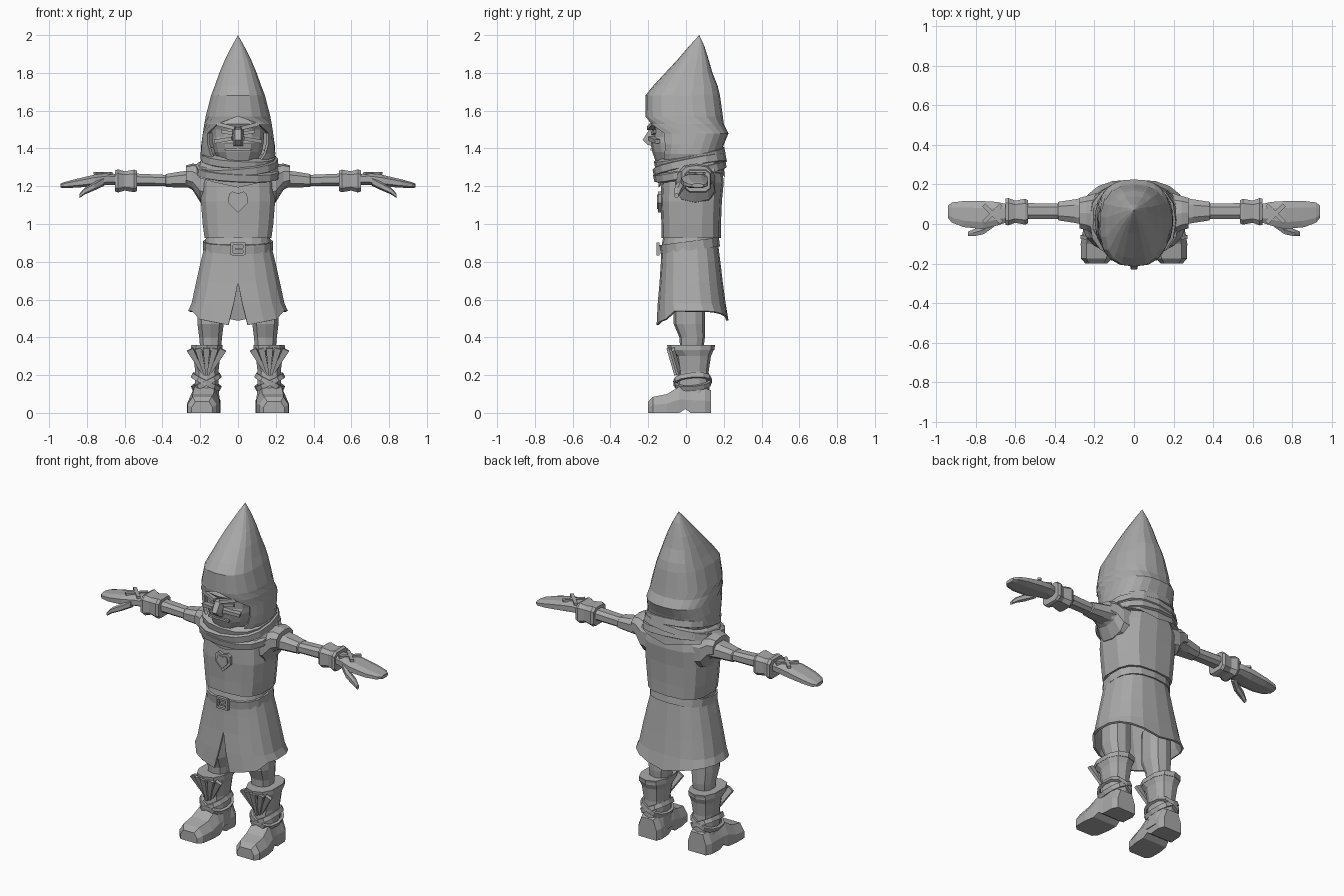
import bpy, bmesh
from math import sin, cos, pi, copysign, radians
from mathutils import Matrix, Vector

cube = bpy.data.objects.get("Cube")
if cube:
    bpy.data.objects.remove(cube, do_unlink=True)

GREY = (0.4, 0.4, 0.4, 1)
mat = bpy.data.materials.new("stone grey")
mat.use_nodes = True
mat.diffuse_color = GREY
mat.node_tree.nodes["Principled BSDF"].inputs["Base Color"].default_value = GREY


def finish(name, bm, mirror=False, solid=0):
    me = bpy.data.meshes.new(name)
    bm.to_mesh(me)
    bm.free()
    me.materials.append(mat)
    ob = bpy.data.objects.new(name, me)
    bpy.context.collection.objects.link(ob)
    if solid:
        mod = ob.modifiers.new("thickness", 'SOLIDIFY')
        mod.thickness, mod.offset = solid, -1
    if mirror:
        ob.modifiers.new("mirror", 'MIRROR')
    return ob


def loft(name, rings, wrap=True, loop=False, cap=True, mirror=False, solid=0):
    """Skin a list of point rings; wrap closes each ring, loop joins last to first."""
    bm = bmesh.new()
    rows = [[bm.verts.new(p) for p in r] for r in rings]
    n, m = len(rows[0]), len(rows)
    for j in range(m if loop else m - 1):
        a, b = rows[j], rows[(j + 1) % m]
        for i in range(n if wrap else n - 1):
            k = (i + 1) % n
            bm.faces.new((a[i], a[k], b[k], b[i]))
    bmesh.ops.remove_doubles(bm, verts=bm.verts[:], dist=0.0005)
    if cap:
        bmesh.ops.holes_fill(bm, edges=[e for e in bm.edges if e.is_boundary], sides=0)
        bmesh.ops.recalc_face_normals(bm, faces=bm.faces[:])
    return finish(name, bm, mirror, solid)


def power(c, p):
    return copysign(abs(c) ** (2 / p), c)


def body(name, rows, n=14, p=2.5, cx=0, shape=None, **kw):
    """Upright form: rows of height, half width, front y, back y and front gap angle."""
    rings = []
    for z, hw, yf, yb, *gap in rows:
        g = gap[0] if gap else 0
        ring = []
        for i in range(n + 1):
            t = g + i / n * (2 * pi - 2 * g)
            v = Vector((cx + hw * power(sin(t), p),
                        (yf + yb) / 2 - (yb - yf) / 2 * power(cos(t), p), z))
            ring.append(shape(v) if shape else v)
        rings.append(ring)
    return loft(name, rings, wrap=False, **kw)


def limb(name, rows, n=8, p=2.6):
    """Sideways form, mirrored: rows of x, centre y, centre z, y radius, z radius."""
    rings = [[(x, y + ry * power(cos((i + .5) * 2 * pi / n), p),
               z + rz * power(sin((i + .5) * 2 * pi / n), p)) for i in range(n)]
             for x, y, z, ry, rz in rows]
    return loft(name, rings, mirror=True)


def hoop(name, centre, rx, ry, r, h, tilt=0, roll=0, n=16, k=4, mirror=False):
    """Band around an oval, tilted forwards and rolled sideways."""
    rot = Matrix.Translation(centre) @ Matrix.Rotation(tilt, 4, 'X') @ Matrix.Rotation(roll, 4, 'Y')
    rings = []
    for i in range(n):
        t = i * 2 * pi / n
        ring = []
        for j in range(k):
            s = (j + .5) * 2 * pi / k
            d = r * cos(s) * 1.3
            ring.append(rot @ Vector(((rx + d) * power(sin(t), 2.5),
                                      -(ry + d) * power(cos(t), 2.5), h * sin(s) * 1.3)))
        rings.append(ring)
    return loft(name, rings, loop=True, cap=False, mirror=mirror)


def box(name, loc, size, rot=(0, 0, 0), mirror=False, taper=1):
    """Block whose lower end may be narrowed by taper."""
    bm = bmesh.new()
    bmesh.ops.create_cube(bm, size=1)
    m = Matrix.Translation(loc)
    for angle, axis in zip(rot, 'XYZ'):
        m = m @ Matrix.Rotation(radians(angle), 4, axis)
    for v in bm.verts:
        if v.co.z < 0:
            v.co.x *= taper
        v.co = m @ Vector(a * b for a, b in zip(v.co, size))
    return finish(name, bm, mirror)


# Pointed hood with a face opening
body("hood", [
    (1.31, .18, -.14, .17, .55), (1.37, .198, -.15, .185, .75), (1.42, .195, -.17, .2, .9),
    (1.48, .187, -.195, .225, .98), (1.53, .18, -.21, .2, .57), (1.57, .173, -.215, .195),
    (1.68, .145, -.215, .18), (1.73, .125, -.175, .168), (1.8, .1, -.11, .14),
    (1.87, .07, -.045, .12), (1.94, .034, .015, .098), (2, 0, .07, .07)],
    n=18, cap=False, solid=.015)

# Head and face
body("head", [
    (1.29, .09, -.12, .1), (1.33, .1, -.16, .12), (1.38, .128, -.178, .14), (1.43, .138, -.188, .14),
    (1.46, .14, -.172, .14), (1.5, .143, -.172, .14), (1.53, .14, -.19, .14), (1.58, .1, -.16, .1)])
loft("nose", [[(-.028, -.17, z0), (.028, -.17, z0), (.016, y, z1), (-.016, y, z1)]
              for z0, z1, y in ((1.41, 1.42, -.205), (1.44, 1.445, -.23), (1.51, 1.5, -.195))])
box("brow", (.062, -.178, 1.518), (.1, .035, .02), (0, -14, 14), True)
box("eye", (.058, -.17, 1.485), (.062, .012, .018), (0, -10, 12), True)
box("cheek_band", (.075, -.168, 1.445), (.1, .03, .02), (0, 10, 20), True)
box("mouth", (0, -.182, 1.395), (.14, .014, .012))

# Tunic top and shoulder drape
body("tunic", [
    (.925, .18, -.13, .185), (1, .19, -.13, .185), (1.12, .2, -.135, .19),
    (1.22, .195, -.13, .2), (1.3, .16, -.11, .19), (1.34, .12, -.08, .17)], p=3)
body("shoulder_drape", [(1.215, .235, -.145, .205), (1.28, .205, -.15, .2), (1.33, .15, -.12, .17)],
     shape=lambda v: v + Vector((0, 0, .15 * v.y + .2 * abs(v.x))))

# Wrapped scarf
for label, z, rx, ry, roll in (("upper", 1.35, .173, .165, .06), ("middle", 1.31, .188, .172, -.08),
                               ("lower", 1.28, .2, .17, .05)):
    hoop(label + "_scarf_roll", (0, .02, z), rx, ry, .024, .024, .2, roll, k=5)

# Split skirt with a dipping hem
def hem(v):
    if v.z < .5:
        v.z += .05 * min(1, abs(v.x) / .25) - (.035 if v.y < -.1 else 0)
    return v


body("skirt", [
    (.49, .265, -.157, .225, .13), (.58, .248, -.15, .21, .05), (.69, .225, -.14, .195),
    (.8, .2, -.133, .182), (.88, .18, -.13, .172), (.935, .17, -.12, .165)],
    n=18, cap=False, solid=.012, shape=hem)

# Belt and buckle
hoop("belt", (0, .02, .885), .177, .15, .009, .026, .13)
for s in (-1, 1):
    box("buckle_side", (s * .033, -.148, .868), (.012, .018, .066))
    box("buckle_bar", (0, -.148, .868 + s * .028), (.066, .018, .012))
box("buckle_prong", (.008, -.15, .868), (.044, .014, .01))

# Chest shield
for name, s, y in (("chest_shield", 1, -.147), ("chest_shield_boss", .7, -.154)):
    outline = [(0, -.062), (.052, -.01), (.048, .035), (.03, .05), (0, .04),
               (-.03, .05), (-.048, .035), (-.052, -.01)]
    loft(name, [[(x * s, d, 1.122 + z * s) for x, z in outline] for d in (y, -.12)])

# Arms, cuffs and mitten hands
limb("sleeve_cap", [(.15, .05, 1.21, .11, .11), (.2, .05, 1.215, .108, .1),
                    (.24, .055, 1.25, .09, .07), (.275, .055, 1.255, .08, .055)], n=10)
limb("arm", [(.22, .065, 1.238, .08, .05), (.3, .065, 1.236, .063, .045), (.38, .065, 1.23, .05, .037),
             (.385, .065, 1.23, .041, .032), (.57, .065, 1.235, .043, .035)])
limb("cuff", [(.535, .062, 1.228, .06, .056), (.55, .062, 1.228, .068, .062), (.6, .062, 1.228, .058, .053),
              (.635, .062, 1.228, .072, .064), (.65, .062, 1.228, .068, .058)], p=4)
limb("hand", [(.63, .055, 1.235, .045, .03), (.69, .052, 1.238, .063, .033), (.76, .045, 1.23, .075, .033),
              (.86, .05, 1.215, .07, .024), (.92, .058, 1.206, .054, .017), (.94, .062, 1.203, .032, .011)])
limb("thumb", [(.71, .005, 1.225, .024, .024), (.76, -.03, 1.2, .024, .022),
               (.81, -.044, 1.175, .02, .018), (.838, -.05, 1.15, .012, .012)], n=6)
for a in (45, -45):
    box("hand_cross_strap", (.715, .052, 1.268), (.125, .02, .014), (0, 0, a), True)

# Legs and boots
body("leg", [(.32, .055, -.03, .09), (.4, .063, -.035, .1), (.47, .072, -.065, .1), (.66, .07, -.07, .1)],
     n=10, cx=.145, mirror=True)
body("boot_shaft", [
    (.04, .075, -.06, .132), (.12, .065, -.05, .125), (.22, .064, -.042, .12), (.3, .074, -.055, .132),
    (.335, .087, -.095, .148), (.36, .085, -.1, .155)], n=10, cx=.165, mirror=True)
foot_rows = [(-.2, .19, .055, .06, 0), (-.175, .19, .078, .085, 0), (-.1, .184, .085, .1, 0),
             (-.035, .178, .08, .14, 0), (-.005, .174, .076, .14, .02), (.025, .172, .074, .135, 0),
             (.1, .168, .075, .13, 0), (.133, .166, .06, .12, 0)]
loft("foot", [[(cx - w, y, b), (cx + w, y, b), (cx + w, y, h * .5), (cx + w * .65, y, h),
               (cx - w * .65, y, h), (cx - w, y, h * .5)] for y, cx, w, h, b in foot_rows], mirror=True)
for roll in (.45, -.45):
    hoop("ankle_strap", (.168, .035, .165), .077, .095, .008, .014, .08, roll, n=12, mirror=True)
hoop("boot_rim", (.165, .028, .345), .08, .115, .008, .014, 0, 0, n=10, mirror=True)
for i in range(-2, 3):
    box("boot_flap", (.167 + i * .026, -.074 + abs(i) * .012, .272), (.036, .018, .15),
        (16, i * 14, 0), True, taper=.35)
